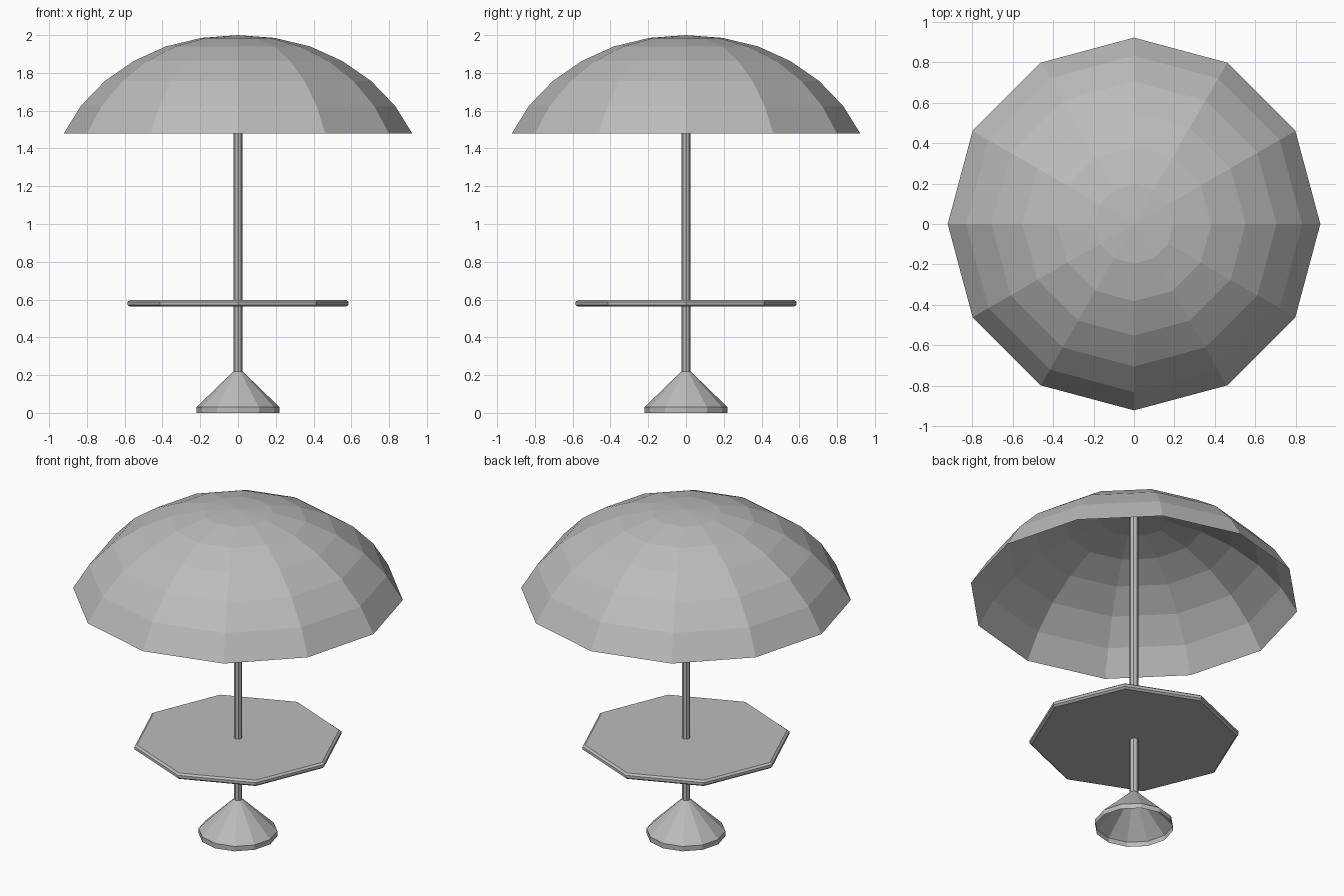
import bpy
import bmesh
from math import cos, sin, tau

default = bpy.data.objects.get("Cube")
if default:
    bpy.data.objects.remove(default, do_unlink=True)

# One plain grey for the whole model
GREY = (0.5, 0.5, 0.5, 1.0)
grey = bpy.data.materials.new("plain_grey")
grey.use_nodes = True
grey.diffuse_color = GREY
grey.node_tree.nodes["Principled BSDF"].inputs["Base Color"].default_value = GREY


def lathe(name, profile, sides, cap_bottom=False, cap_top=False):
    """Turn a (radius, height) profile, listed bottom to top, into a faceted solid."""
    bm = bmesh.new()
    rings = []
    for r, z in profile:
        if r == 0:
            rings.append([bm.verts.new((0, 0, z))] * sides)
        else:
            rings.append([bm.verts.new((r * cos(tau * i / sides), r * sin(tau * i / sides), z))
                          for i in range(sides)])
    for low, high in zip(rings, rings[1:]):
        for i in range(sides):
            j = (i + 1) % sides
            corners = [low[i], low[j], high[j], high[i]]
            bm.faces.new(list(dict.fromkeys(corners)))
    if cap_bottom:
        bm.faces.new(rings[0][::-1])
    if cap_top:
        bm.faces.new(rings[-1])
    mesh = bpy.data.meshes.new(name)
    bm.to_mesh(mesh)
    bm.free()
    mesh.materials.append(grey)
    obj = bpy.data.objects.new(name, mesh)
    bpy.context.collection.objects.link(obj)
    return obj


# Open parasol dome
lathe("canopy", [(0.922, 1.48), (0.832, 1.625), (0.705, 1.757), (0.552, 1.863),
                 (0.382, 1.94), (0.195, 1.985), (0, 2.0)], 12)

# Octagonal table top with chamfered rim
lathe("table_top", [(0.572, 0.562), (0.585, 0.572), (0.585, 0.588), (0.572, 0.598)],
      8, cap_bottom=True, cap_top=True)

# Centre pole
lathe("pole", [(0.024, 0.22), (0.024, 1.99)], 8, cap_bottom=True, cap_top=True)

# Hollow conical foot, open underneath
lathe("base", [(0.22, 0), (0.22, 0.03), (0.024, 0.22)], 12)
